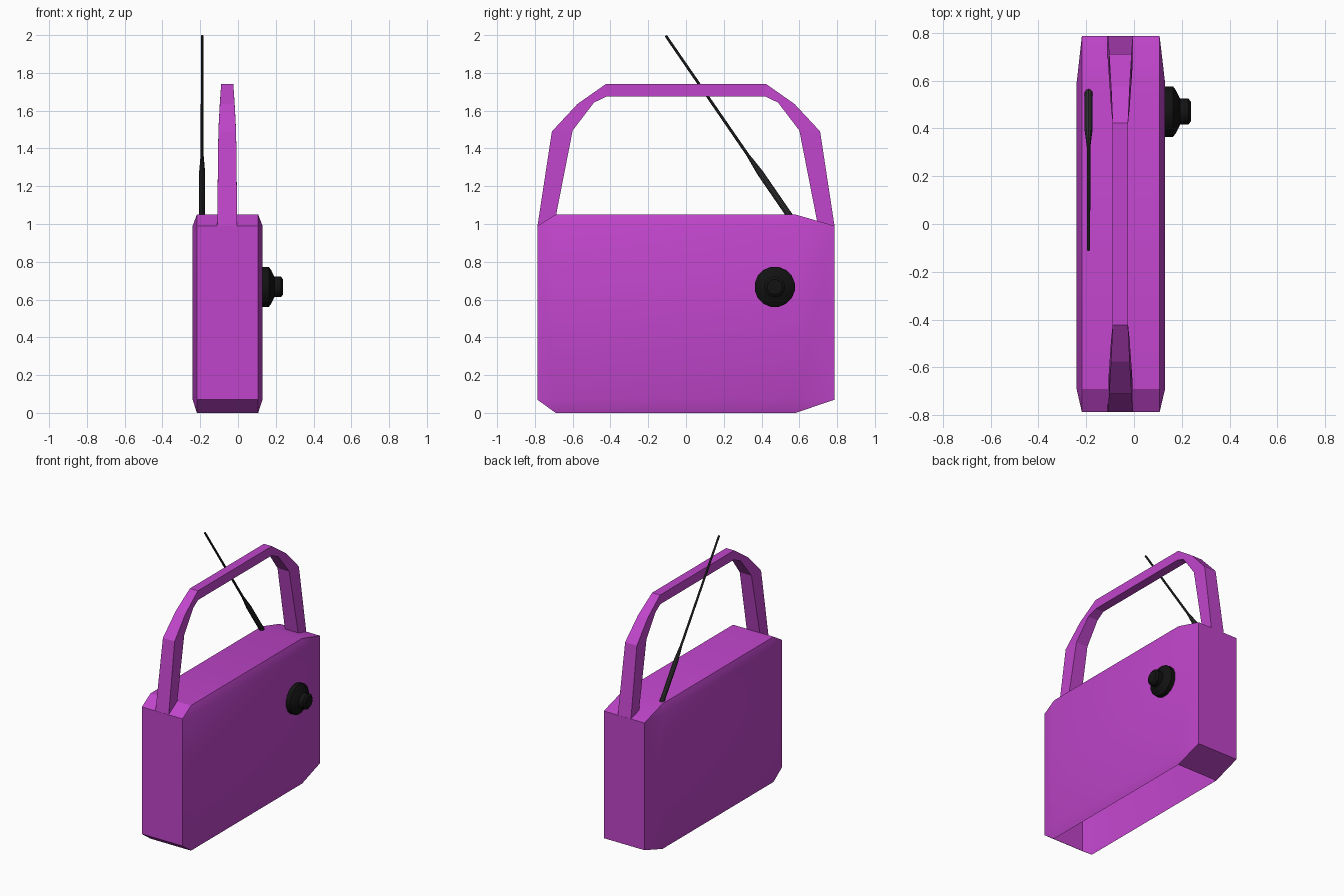
import bpy, bmesh, math
from mathutils import Vector

if "Cube" in bpy.data.objects:
    bpy.data.objects.remove(bpy.data.objects["Cube"])


def material(name, rgb):
    m = bpy.data.materials.new(name)
    m.diffuse_color = (*rgb, 1)
    m.use_nodes = True
    m.node_tree.nodes["Principled BSDF"].inputs["Base Color"].default_value = m.diffuse_color
    return m


purple = material("purple", (0.53, 0.06, 0.6))
black = material("black", (0.006, 0.006, 0.006))
charcoal = material("charcoal", (0.03, 0.03, 0.03))


def finish(bm, name, mat, smooth=None, fix_normals=True):
    if fix_normals:
        bmesh.ops.recalc_face_normals(bm, faces=bm.faces)
    me = bpy.data.meshes.new(name)
    bm.to_mesh(me)
    bm.free()
    ob = bpy.data.objects.new(name, me)
    bpy.context.collection.objects.link(ob)
    me.materials.append(mat)
    if smooth:
        bpy.ops.object.select_all(action='DESELECT')
        ob.select_set(True)
        bpy.context.view_layer.objects.active = ob
        bpy.ops.object.shade_smooth_by_angle(angle=math.radians(smooth))
    return ob


def lathe(name, mat, start, direction, profile, sides):
    """Turned part: profile is a list of (distance along axis, radius)."""
    bm = bmesh.new()
    rot = Vector(direction).to_track_quat('Z', 'Y')
    rings = []
    for d, r in profile:
        ring = []
        for i in range(sides):
            a = 2 * math.pi * (i + 0.5) / sides
            p = Vector((r * math.cos(a), r * math.sin(a), d))
            ring.append(bm.verts.new(Vector(start) + rot @ p))
        rings.append(ring)
    for a, b in zip(rings, rings[1:]):
        for i in range(sides):
            j = (i + 1) % sides
            bm.faces.new((a[i], a[j], b[j], b[i]))
    bm.faces.new(rings[0])
    bm.faces.new(rings[-1])
    return finish(bm, name, mat, 30)


# Body: chamfered case with an open underside
bm = bmesh.new()
X0, X1, XI0, XI1 = -0.24, 0.13, -0.218, 0.107
for z_edge, z_cap in ((0.07, 0.0), (0.99, 1.05)):
    for outer, inner in ((X0, XI0), (X1, XI1)):
        for y_end, y_in, y_cap in ((-0.787, -0.69, -0.69), (0.787, 0.59, 0.58)):
            bm.verts.new((inner, y_end, z_edge))
            bm.verts.new((outer, y_in, z_edge))
            bm.verts.new((inner, y_cap, z_cap))
bmesh.ops.convex_hull(bm, input=bm.verts)
bmesh.ops.recalc_face_normals(bm, faces=bm.faces)
bmesh.ops.dissolve_limit(bm, angle_limit=0.01, verts=bm.verts, edges=bm.edges)
bottom = [f for f in bm.faces if f.calc_center_median().z < 0.001]
bmesh.ops.delete(bm, geom=bottom, context='FACES')
finish(bm, "radio_body", purple, 30, fix_normals=False)

# Handle: tapered rectangular section swept along an arch
# (outer y, outer z, inner y, inner z, half width)
half = [(0.787, 0.985, 0.695, 1.01, 0.053),
        (0.71, 1.49, 0.60, 1.495, 0.047),
        (0.575, 1.635, 0.487, 1.643, 0.039),
        (0.423, 1.742, 0.42, 1.675, 0.032)]
stations = [(-1, s) for s in half] + [(1, s) for s in reversed(half)]
bm = bmesh.new()
rings = []
for side, (yo, zo, yi, zi, w) in stations:
    rings.append([bm.verts.new((-0.057 + dx, side * y, z)) for dx, y, z in
                  ((-w, yo, zo), (w, yo, zo), (w, yi, zi), (-w, yi, zi))])
for a, b in zip(rings, rings[1:]):
    for i in range(4):
        j = (i + 1) % 4
        bm.faces.new((a[i], a[j], b[j], b[i]))
bm.faces.new(rings[0])
bm.faces.new(rings[-1])
finish(bm, "carry_handle", purple)

# Tuning knob on the right face
lathe("tuning_knob", black, (0.12, 0.47, 0.667), (1, 0, 0),
      [(0, 0.108), (0.043, 0.108), (0.055, 0.092), (0.073, 0.055),
       (0.108, 0.055), (0.119, 0.04)], 16)

# Telescopic antenna: thick base, thin rod
base, tip = Vector((-0.19, 0.558, 1.03)), Vector((-0.19, -0.107, 1.997))
length = (tip - base).length
lathe("antenna", charcoal, base, tip - base,
      [(0, 0.017), (0.29, 0.017), (0.41, 0.008), (length, 0.007)], 10)
